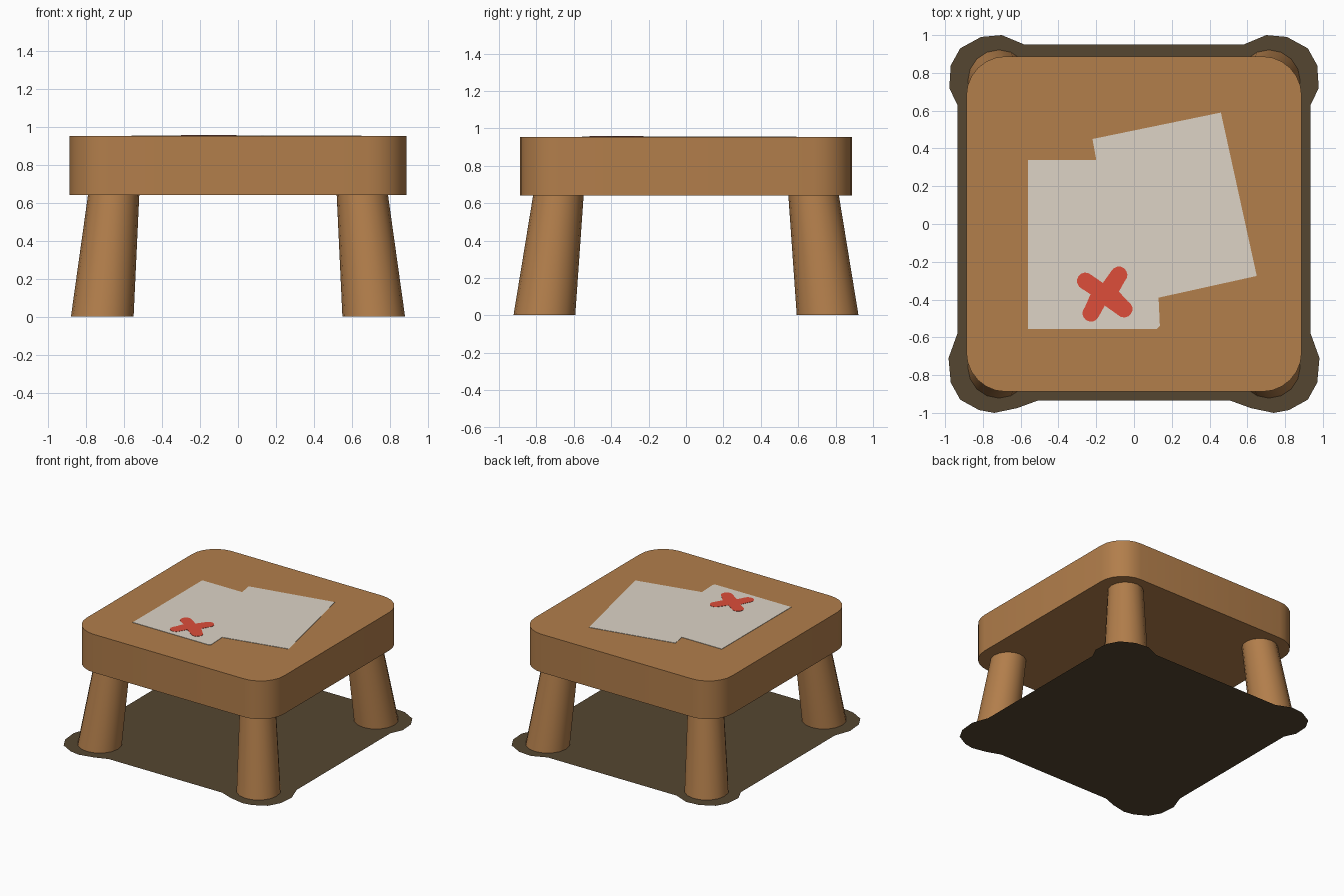
import bpy, bmesh, math
from mathutils import Vector

cube = bpy.data.objects.get("Cube")
if cube:
    bpy.data.objects.remove(cube, do_unlink=True)


def material(name, srgb):
    lin = [((c / 255 + 0.055) / 1.055) ** 2.4 for c in srgb] + [1]
    m = bpy.data.materials.new(name)
    m.use_nodes = True
    m.diffuse_color = lin
    m.node_tree.nodes["Principled BSDF"].inputs["Base Color"].default_value = lin
    return m


wood = material("warm wood", (178, 126, 75))
paper = material("off-white paper", (221, 212, 198))
red = material("red ink", (221, 77, 58))
shade = material("dark brown", (85, 70, 49))


def finish(name, bm, mat, smooth=False):
    mesh = bpy.data.meshes.new(name)
    bm.to_mesh(mesh)
    bm.free()
    mesh.materials.append(mat)
    ob = bpy.data.objects.new(name, mesh)
    bpy.context.collection.objects.link(ob)
    if smooth:
        bpy.ops.object.select_all(action="DESELECT")
        ob.select_set(True)
        bpy.context.view_layer.objects.active = ob
        bpy.ops.object.shade_smooth_by_angle(angle=math.radians(40))
    return ob


def plate(name, outline, z, height, mat):
    """Flat outline, extruded upwards when it has a height."""
    bm = bmesh.new()
    face = bm.faces.new([bm.verts.new((x, y, z)) for x, y in outline])
    face.normal_update()
    if face.normal.z < 0:
        face.normal_flip()
    if height:
        geo = bmesh.ops.extrude_face_region(bm, geom=[face])["geom"]
        verts = [g for g in geo if isinstance(g, bmesh.types.BMVert)]
        bmesh.ops.translate(bm, verts=verts, vec=(0, 0, height))
        bmesh.ops.recalc_face_normals(bm, faces=bm.faces)
    return finish(name, bm, mat)


# Thick table top with rounded upright corners
HALF, BOTTOM, TOP = 0.888, 0.642, 0.953
bm = bmesh.new()
bmesh.ops.create_cube(bm, size=1)
for v in bm.verts:
    v.co = (v.co.x * 2 * HALF, v.co.y * 2 * HALF, TOP if v.co.z > 0 else BOTTOM)
upright = [e for e in bm.edges if abs(e.verts[0].co.z - e.verts[1].co.z) > 0.1]
bmesh.ops.bevel(bm, geom=upright, offset=0.21, segments=6, profile=0.5, affect="EDGES")
finish("table_top", bm, wood, smooth=True)

# Four splayed, tapering legs
FOOT, HEAD = Vector((0.715, 0.757, 0.002)), Vector((0.655, 0.682, BOTTOM + 0.002))
for sx, side in ((1, "left"), (-1, "right")):
    for sy, end in ((1, "back"), (-1, "front")):
        bm = bmesh.new()
        bmesh.ops.create_cone(bm, cap_ends=True, segments=16,
                              radius1=0.165, radius2=0.135, depth=1)
        for v in bm.verts:
            c = HEAD if v.co.z > 0 else FOOT
            v.co = (v.co.x + sx * c.x, v.co.y + sy * c.y, c.z)
        finish(f"{end}_{side}_leg", bm, wood, smooth=True)

# Dark mat under the table, one half mirrored to the other
half = [(0.58, 0.95), (0.7, 1), (0.81, 0.99), (0.92, 0.93), (0.97, 0.84), (0.978, 0.72),
        (0.935, 0.63), (0.935, -0.58), (0.982, -0.71), (0.97, -0.84), (0.92, -0.93),
        (0.82, -0.985), (0.74, -1), (0.62, -0.975), (0.51, -0.935)]
plate("ground_mat", half + [(-x, y) for x, y in reversed(half)], 0, 0, shade)

# Two overlapping sheets of paper as one outline
plate("paper_sheets", [(-0.56, 0.34), (-0.2, 0.34), (-0.22, 0.45), (0.46, 0.59),
                       (0.65, -0.275), (0.13, -0.39), (0.137, -0.54), (0.12, -0.555),
                       (-0.56, -0.555)], TOP, 0.003, paper)

# Red cross with rounded arms; a notch follows each arm tip
centre = Vector((-0.157, -0.37))
arms = [((-0.08, -0.27), (-0.165, -0.312)), ((-0.257, -0.302), (-0.23, -0.372)),
        ((-0.228, -0.472), (-0.155, -0.432)), ((-0.053, -0.45), (-0.08, -0.358))]
outline = []
for tip, notch in arms:
    tip = Vector(tip)
    out = (tip - centre).normalized()
    facing = math.atan2(out.y, out.x)
    for i in range(9):
        a = facing + math.radians(-100 + 25 * i)
        outline.append((tip.x + 0.045 * math.cos(a), tip.y + 0.045 * math.sin(a)))
    outline.append(notch)
plate("red_cross", outline, TOP + 0.003, 0.002, red)
